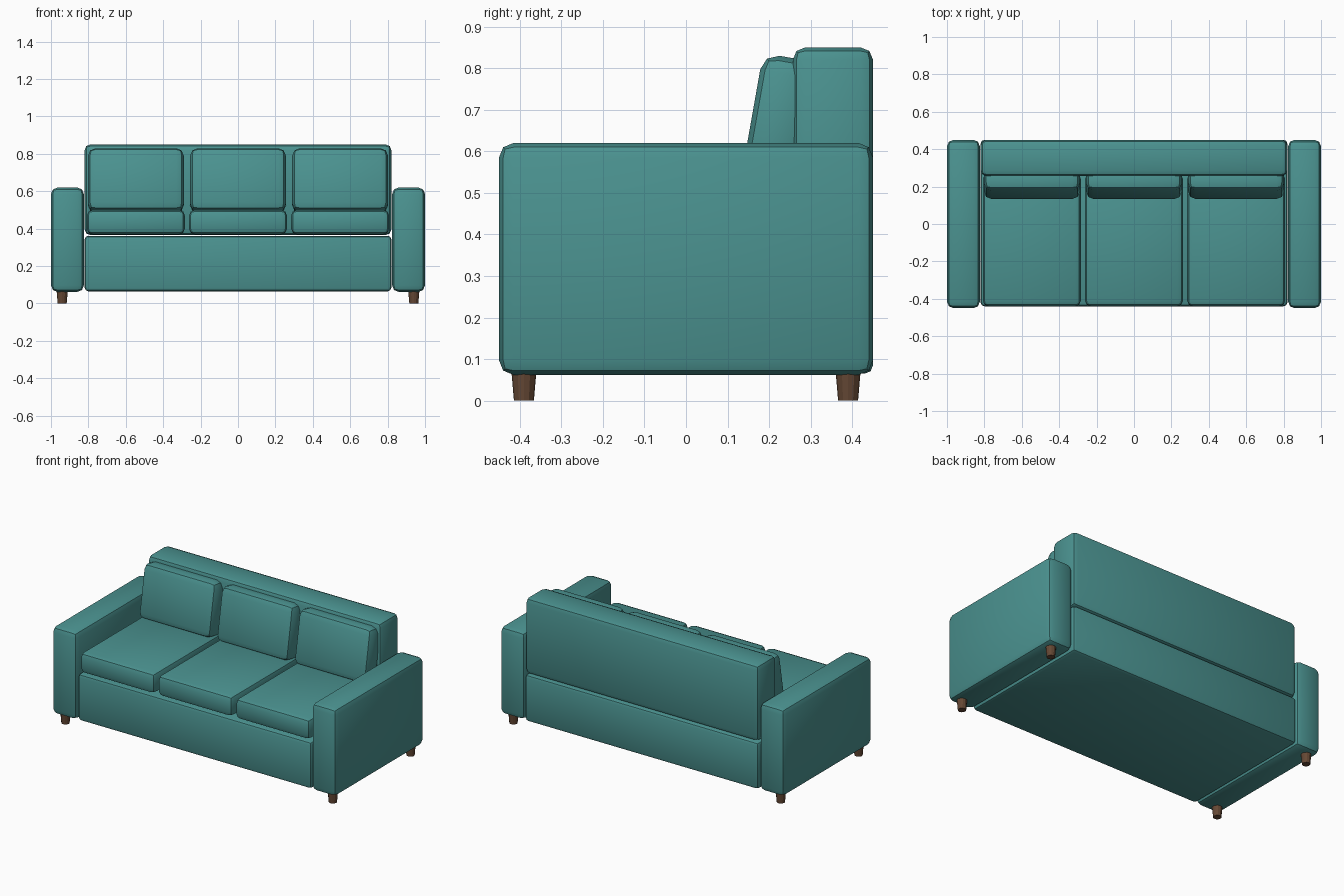
import bpy
import math

if "Cube" in bpy.data.objects:
    bpy.data.objects.remove(bpy.data.objects["Cube"], do_unlink=True)


def make_material(name, color):
    mat = bpy.data.materials.new(name)
    mat.use_nodes = True
    mat.diffuse_color = color
    mat.node_tree.nodes["Principled BSDF"].inputs["Base Color"].default_value = color
    return mat


TEAL = make_material("teal fabric", (0.07, 0.29, 0.28, 1))
WOOD = make_material("brown wood", (0.13, 0.065, 0.035, 1))


def padded_box(name, low, high, bevel, tilt=0):
    """Soft-edged upholstered block between two corners, tilted about its x axis."""
    size = [b - a for a, b in zip(low, high)]
    centre = [(a + b) / 2 for a, b in zip(low, high)]
    bpy.ops.mesh.primitive_cube_add(size=1, location=centre)
    obj = bpy.context.object
    obj.name = name
    obj.scale = size
    bpy.ops.object.transform_apply(location=False, rotation=False, scale=True)
    obj.rotation_euler.x = tilt
    obj.data.materials.append(TEAL)
    mod = obj.modifiers.new("soft edges", "BEVEL")
    mod.width = bevel
    mod.segments = 2
    bpy.ops.object.modifier_apply(modifier=mod.name)
    bpy.ops.object.shade_smooth_by_angle(angle=math.radians(40))
    return obj


# Frame
padded_box("base", (-0.82, -0.44, 0.065), (0.82, 0.45, 0.362), 0.02)
padded_box("backrest", (-0.82, 0.257, 0.366), (0.82, 0.45, 0.85), 0.03)

# Arms and legs
for side, sx in (("left", 1), ("right", -1)):
    x_low, x_high = sorted((sx * 0.824, sx))
    padded_box(side + "_arm", (x_low, -0.45, 0.062), (x_high, 0.45, 0.62), 0.035)
    for end, y in (("front", -0.39), ("back", 0.39)):
        bpy.ops.mesh.primitive_cone_add(vertices=12, radius1=0.024, radius2=0.03,
                                        depth=0.07, location=(sx * 0.94, y, 0.035))
        leg = bpy.context.object
        leg.name = f"{side}_{end}_leg"
        leg.data.materials.append(WOOD)

# Seat and back cushions
for label, x in (("right", -0.546), ("middle", 0), ("left", 0.546)):
    padded_box(label + "_seat_cushion", (x - 0.262, -0.44, 0.37),
               (x + 0.262, 0.27, 0.5), 0.03)
    cushion = padded_box(label + "_back_cushion", (x - 0.256, -0.07, -0.17),
                         (x + 0.256, 0.07, 0.17), 0.04, math.radians(-10))
    cushion.location = (x, 0.225, 0.657)
